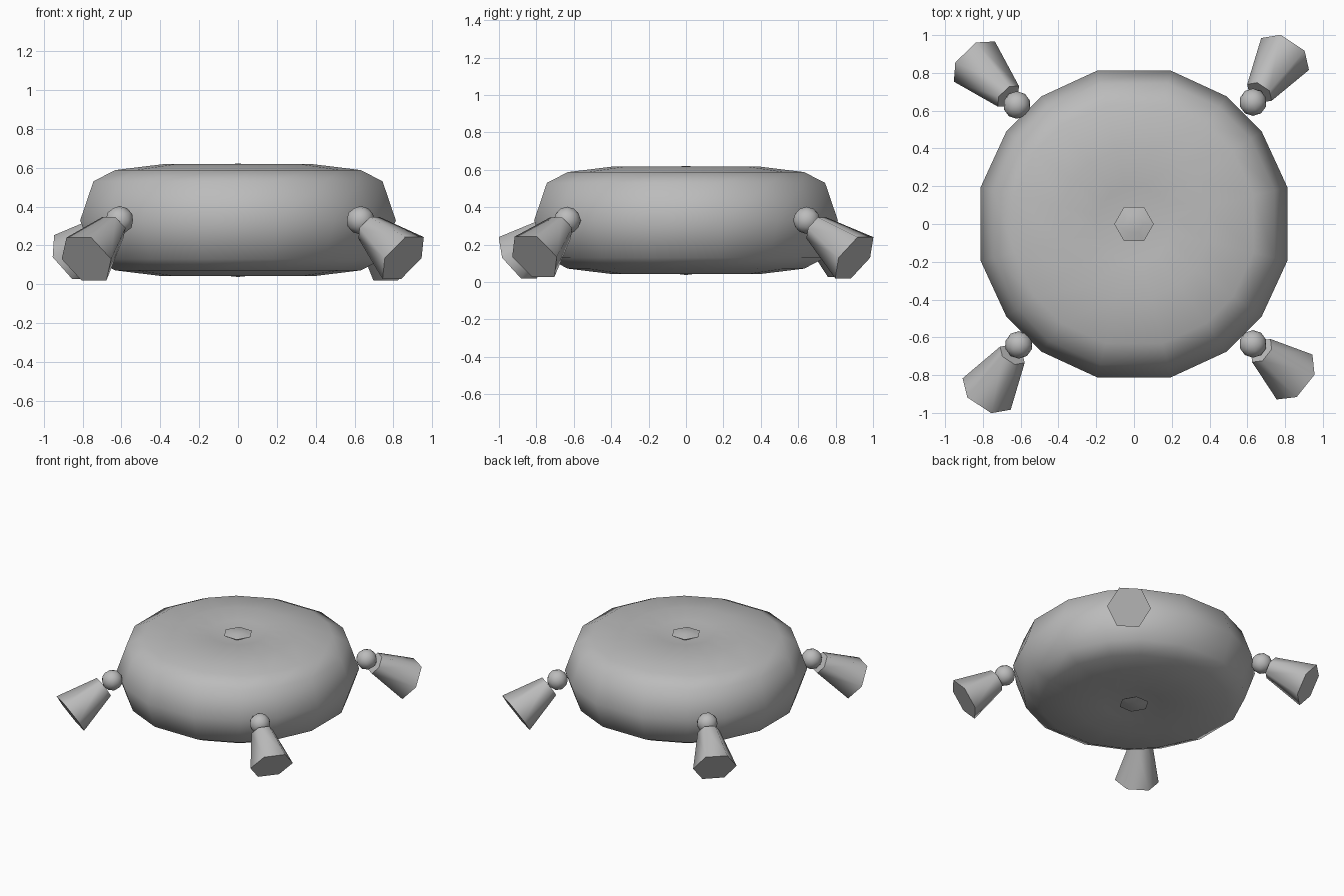
import bpy, bmesh, math
from mathutils import Vector

if "Cube" in bpy.data.objects:
    bpy.data.objects.remove(bpy.data.objects["Cube"])

grey = bpy.data.materials.new("plain_grey")
grey.use_nodes = True
COLOUR = (0.5, 0.5, 0.5, 1)
grey.diffuse_color = COLOUR
grey.node_tree.nodes["Principled BSDF"].inputs["Base Color"].default_value = COLOUR


def finish(name, bm, angle):
    bmesh.ops.recalc_face_normals(bm, faces=bm.faces)
    mesh = bpy.data.meshes.new(name)
    bm.to_mesh(mesh)
    bm.free()
    mesh.materials.append(grey)
    obj = bpy.data.objects.new(name, mesh)
    bpy.context.collection.objects.link(obj)
    bpy.ops.object.select_all(action="DESELECT")
    obj.select_set(True)
    bpy.context.view_layer.objects.active = obj
    bpy.ops.object.shade_smooth_by_angle(angle=math.radians(angle))
    return obj


def lathe(name, profile, angles, smooth):
    """Turn a (radius, z) profile around z; both ends close to a point."""
    bm = bmesh.new()
    bottom = bm.verts.new((0, 0, profile[0][1]))
    top = bm.verts.new((0, 0, profile[-1][1]))
    rings = [[bm.verts.new((r * math.cos(a), r * math.sin(a), z)) for a in angles]
             for r, z in profile[1:-1]]
    n = len(angles)
    for i in range(n):
        j = (i + 1) % n
        bm.faces.new((bottom, rings[0][j], rings[0][i]))
        bm.faces.new((top, rings[-1][i], rings[-1][j]))
        for a, b in zip(rings, rings[1:]):
            bm.faces.new((a[i], a[j], b[j], b[i]))
    return finish(name, bm, smooth)


# Dimpled round body
MID = 0.33
upper = [(0.835, MID), (0.765, 0.53), (0.65, 0.588), (0.4, 0.618), (0.2, 0.61), (0, 0.58)]
lower = [(r, 2 * MID - z) for r, z in reversed(upper[1:])]
sides = [math.radians(q * 90 + a) for q in range(4) for a in (13.5, 36, 54, 76.5)]
lathe("body", lower + upper, sides, 60)

# Small six-sided hub caps in both dimples
hexagon = [math.radians(60 * i) for i in range(6)]
cap = [(0, 0.56), (0.05, 0.57), (0.105, 0.605), (0.05, 0.617), (0, 0.622)]
lathe("top_cap", cap, hexagon, 50)
lathe("bottom_cap", [(r, 2 * MID - z) for r, z in reversed(cap)], hexagon, 50)


def thruster(name, ball, mouth):
    ball, mouth = Vector(ball), Vector(mouth)
    # Ball joint
    bm = bmesh.new()
    bmesh.ops.create_icosphere(bm, subdivisions=2, radius=0.073)
    bmesh.ops.translate(bm, verts=bm.verts, vec=ball)
    finish(name + "_joint", bm, 60)
    # Flared six-sided nozzle with closed ends
    axis = (mouth - ball).normalized()
    side = axis.cross(Vector((0, 0, 1))).normalized()
    up = side.cross(axis)
    bm = bmesh.new()
    rings = []
    for centre, r in ((ball.lerp(mouth, 0.2), 0.078), (mouth, 0.152)):
        rings.append([bm.verts.new(centre + r * (side * math.cos(a) + up * math.sin(a)))
                      for a in hexagon])
        bm.faces.new(rings[-1])
    for i in range(6):
        j = (i + 1) % 6
        bm.faces.new((rings[0][i], rings[0][j], rings[1][j], rings[1][i]))
    finish(name + "_nozzle", bm, 65)


# Four thrusters, each tipped a little differently
thruster("front_left", (0.63, -0.635, MID), (0.85, -0.81, 0.135))
thruster("front_right", (-0.61, -0.64, MID), (-0.78, -0.9, 0.13))
thruster("back_left", (0.63, 0.645, MID), (0.8, 0.9, 0.13))
thruster("back_right", (-0.62, 0.63, MID), (-0.845, 0.86, 0.14))
